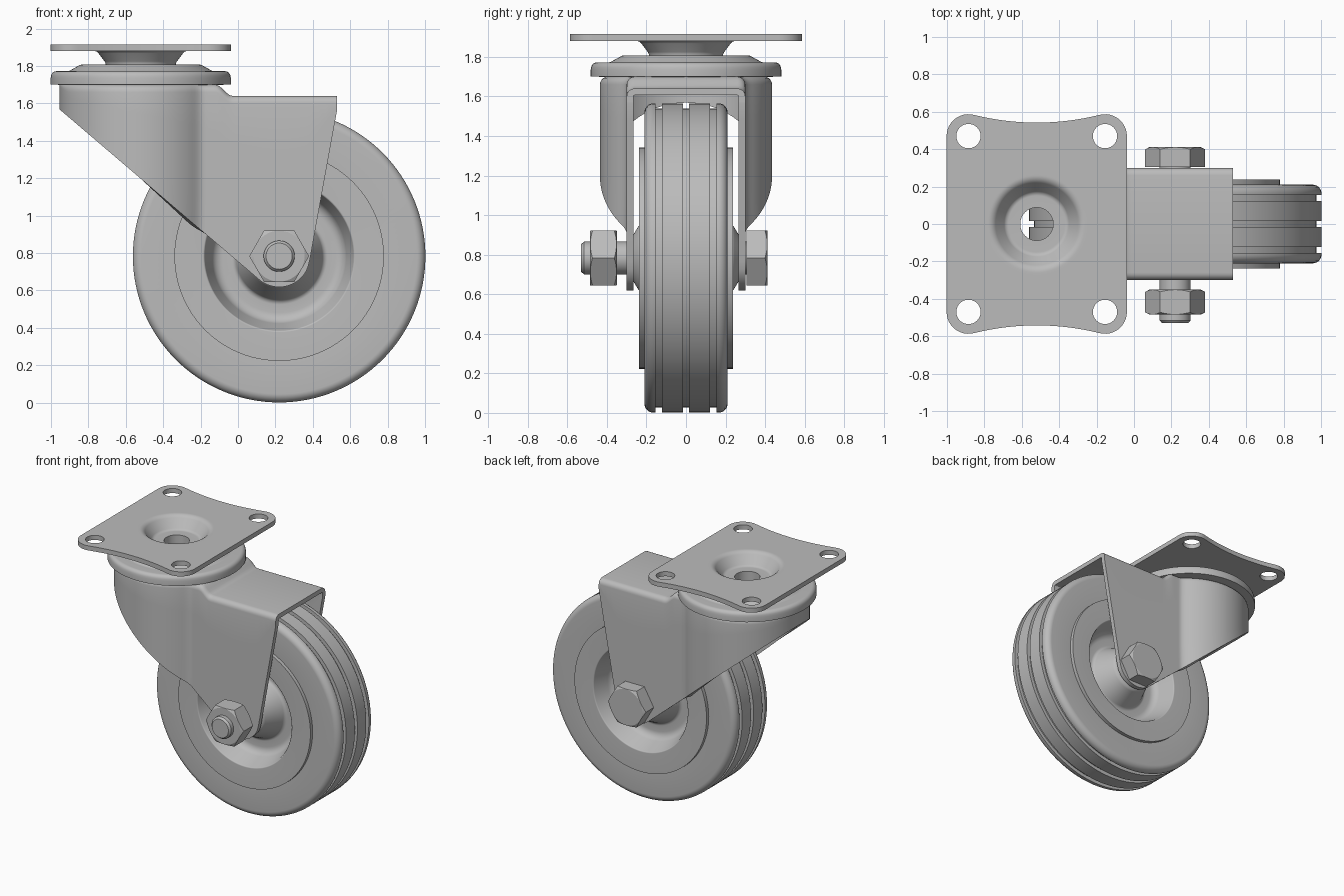
import bpy, bmesh, math
from mathutils import Vector, Matrix

if "Cube" in bpy.data.objects:
    bpy.data.objects.remove(bpy.data.objects["Cube"], do_unlink=True)

SWIVEL_X = -0.52
AXLE = Vector((0.22, 0, 0.783))
AXLE_TURN = Matrix.Translation(AXLE) @ Matrix.Rotation(-math.pi / 2, 4, "X")
SWIVEL_TURN = Matrix.Translation((SWIVEL_X, 0, 0))

steel = bpy.data.materials.new("grey_steel")
steel.use_nodes = True
GREY = (0.5, 0.5, 0.5, 1)
steel.diffuse_color = GREY
steel.node_tree.nodes["Principled BSDF"].inputs["Base Color"].default_value = GREY


def finish(ob, angle=30):
    ob.data.materials.clear()
    ob.data.materials.append(steel)
    bpy.ops.object.select_all(action="DESELECT")
    ob.select_set(True)
    bpy.context.view_layer.objects.active = ob
    bpy.ops.object.shade_smooth_by_angle(angle=math.radians(angle))
    return ob


def from_bmesh(name, bm):
    bmesh.ops.remove_doubles(bm, verts=bm.verts, dist=1e-5)
    bmesh.ops.recalc_face_normals(bm, faces=bm.faces)
    mesh = bpy.data.meshes.new(name)
    bm.to_mesh(mesh)
    bm.free()
    ob = bpy.data.objects.new(name, mesh)
    bpy.context.collection.objects.link(ob)
    return ob


def rounded(points, steps=6):
    """Round each inner (r, h, fillet) corner of an open profile."""
    out = []
    for i, p in enumerate(points):
        here = Vector(p[:2])
        if len(p) < 3:
            out.append(here)
            continue
        a = (Vector(points[i - 1][:2]) - here).normalized()
        b = (Vector(points[i + 1][:2]) - here).normalized()
        half = a.angle(b) / 2
        start, end = here + a * p[2] / math.tan(half), here + b * p[2] / math.tan(half)
        centre = here + (a + b).normalized() * p[2] / math.sin(half)
        for k in range(steps + 1):
            arm = start.lerp(end, k / steps) - centre
            out.append(centre + arm.normalized() * p[2])
    return out


def lathe(name, profile, matrix, closed=False, segments=96):
    """Turn an (r, h) profile about the local z axis."""
    bm = bmesh.new()
    rings = []
    for k in range(segments):
        c, s = math.cos(math.tau * k / segments), math.sin(math.tau * k / segments)
        rings.append([bm.verts.new((p[0] * c, p[0] * s, p[1])) for p in profile])
    n = len(profile)
    for k in range(segments):
        a, b = rings[k], rings[(k + 1) % segments]
        for i in range(n if closed else n - 1):
            j = (i + 1) % n
            bm.faces.new((a[i], a[j], b[j], b[i]))
    bm.transform(matrix)
    return finish(from_bmesh(name, bm))


def mirrored(half):
    return half + [Vector((p[0], -p[1])) for p in reversed(half)]


# Tyre with three tread grooves
tread, floor, gap = 0.782, 0.755, 0.016
lathe("tyre", mirrored(rounded([
    (0.5, 0.205), (0.56, 0.21), (tread, 0.21, 0.045),
    (tread, 0.138 + gap), (floor, 0.138 + gap), (floor, 0.138 - gap), (tread, 0.138 - gap),
    (tread, gap), (floor, gap)])), AXLE_TURN, closed=True, segments=128)

# Wheel hub with a recessed web and a conical boss
lathe("wheel_hub", mirrored(rounded([
    (0, 0.265), (0.12, 0.265), (0.165, 0.238, 0.04), (0.24, 0.08, 0.03),
    (0.345, 0.08, 0.06), (0.4, 0.237, 0.01), (0.56, 0.237)])), AXLE_TURN)

# Axle bolt, with its threaded end at the front
lathe("axle_bolt", [(0, -0.53), (0.07, -0.53), (0.083, -0.515), (0.083, 0.32), (0, 0.32)],
      AXLE_TURN, segments=48)


def hexagon(name, low, high, chamfer_low):
    """Hexagonal prism on the axle, its corners trimmed by cones."""
    bm = bmesh.new()
    bmesh.ops.create_cone(bm, cap_ends=True, segments=6, radius1=0.16, radius2=0.16,
                          depth=high - low)
    bm.transform(Matrix.Translation((0, 0, (low + high) / 2)) @ Matrix.Rotation(math.pi / 6, 4, "Z"))
    bm.transform(AXLE_TURN)
    ob = from_bmesh(name, bm)
    d = 0.016
    profile = [(0, low), (0.136, low), (0.166, low + d)] if chamfer_low else [(0, low), (0.166, low)]
    cutter = lathe(name + "_cutter", profile + [(0.166, high - d), (0.136, high), (0, high)], AXLE_TURN)
    trim(ob, cutter, "INTERSECT")
    return finish(ob, 15)


def trim(ob, cutter, operation):
    mod = ob.modifiers.new("trim", "BOOLEAN")
    mod.operation, mod.object, mod.solver = operation, cutter, "EXACT"
    bpy.ops.object.select_all(action="DESELECT")
    bpy.context.view_layer.objects.active = ob
    bpy.ops.object.modifier_apply(modifier=mod.name)
    bpy.data.objects.remove(cutter, do_unlink=True)


hexagon("axle_nut", -0.485, -0.35, True)
hexagon("bolt_head", 0.305, 0.412, False)

# Fork: cross-sections lofted along x, from the round skirt to the straight legs
SKIRT, LEG, FRONT = 0.435, 0.3, 0.53
EYE = 0.165


def half_width(x):
    d = x - SWIVEL_X
    circle = math.sqrt(max(SKIRT ** 2 - d * d, 0))
    if d < 0:
        return circle
    # Smooth blend of the round skirt into the flat leg
    k = 0.03
    h = max(0, min(1, 0.5 + 0.5 * (circle - LEG) / k))
    return LEG + (circle - LEG) * h + k * h * (1 - h)


def bottom(x):
    d = x - AXLE.x
    slope_left, slope_right = math.atan(0.853), math.atan(5.5)
    left, right = -EYE * math.sin(slope_left), EYE * math.sin(slope_right)
    if d < left:
        return AXLE.z - EYE * math.cos(slope_left) + (left - d) * math.tan(slope_left)
    if d < right:
        return AXLE.z - math.sqrt(EYE ** 2 - d * d)
    return min(AXLE.z - EYE * math.cos(slope_right) + (d - right) * math.tan(slope_right), 1.57)


def top(x):
    t = max(0, min(1, (x + 0.12) / 0.09))
    return 1.70 - 0.06 * t * t * (3 - 2 * t)


stations = [SWIVEL_X - SKIRT * math.cos(math.pi / 2 * k / 20) for k in range(20)]
stations += [SWIVEL_X + 0.52 * k / 36 for k in range(37)]
stations += [AXLE.x - EYE + 2 * EYE * k / 30 for k in range(31)] + [0.43, 0.47, 0.515, FRONT]
bm = bmesh.new()
rows = []
for x in stations:
    w, lo, hi = half_width(x), bottom(x), top(x)
    r = min(0.04, w * 0.2)
    side = [(w, lo + (hi - r - lo) * k / 4) for k in range(5)]
    side += [(w - r + r * math.cos(a), hi - r + r * math.sin(a))
             for a in (math.pi / 2 * k / 5 for k in range(1, 6))]
    section = side + [(-y, z) for y, z in reversed(side)]
    rows.append([bm.verts.new((x, y, z)) for y, z in section])
for a, b in zip(rows, rows[1:]):
    for i in range(len(a) - 1):
        bm.faces.new((a[i], a[i + 1], b[i + 1], b[i]))
bmesh.ops.remove_doubles(bm, verts=bm.verts, dist=1e-5)
bmesh.ops.dissolve_degenerate(bm, dist=1e-5, edges=bm.edges)
fork = from_bmesh("fork", bm)
if sum(p.normal.z * p.area for p in fork.data.polygons) < 0:
    fork.data.flip_normals()
wall = fork.modifiers.new("wall", "SOLIDIFY")
wall.thickness, wall.offset = 0.034, -1
bpy.context.view_layer.objects.active = fork
bpy.ops.object.modifier_apply(modifier="wall")
BORE = 0.088
trim(fork, lathe("bore_cutter", [(0, 1.5), (BORE, 1.5), (BORE, 1.9), (0, 1.9)], SWIVEL_TURN),
     "DIFFERENCE")
finish(fork)

# Swivel bearing cup
lathe("bearing_cup", rounded([
    (BORE, 1.695), (0.482, 1.70), (0.482, 1.735), (0.475, 1.772, 0.03), (0.385, 1.772, 0.03),
    (0.32, 1.808, 0.04), (BORE, 1.808)]), SWIVEL_TURN, closed=True)

# Pressed dimple in the middle of the mounting plate
lathe("plate_dimple", rounded([
    (0.27, 1.915), (0.235, 1.915, 0.05), (0.165, 1.825, 0.03), (BORE, 1.825),
    (BORE, 1.8), (0.185, 1.8), (0.19, 1.82, 0.03), (0.235, 1.88, 0.03), (0.27, 1.88)]),
    SWIVEL_TURN, closed=True)

# Mounting plate with rounded corners, bowed edges and bolt holes
HOLE_X, HOLE_Y, CORNER = 0.365, 0.47, 0.117


def circle(cx, cy, r, n=40):
    return [(cx + r * math.cos(math.tau * k / n), cy + r * math.sin(math.tau * k / n)) for k in range(n)]


quarter = []
for k in range(13):
    a = math.radians(104) * k / 12
    quarter.append((HOLE_X + CORNER * math.cos(a), HOLE_Y + CORNER * math.sin(a)))
end_x, end_y = quarter[-1]
quarter += [(end_x * t, 0.542 + (end_y - 0.542) * t * t) for t in (k / 8 for k in range(7, 0, -1))]
upper = quarter + [(0, 0.542)] + [(-x, y) for x, y in reversed(quarter)]
loops = [upper + [(-x, -y) for x, y in upper], circle(0, 0, 0.27, 96)]
loops += [circle(sx * HOLE_X, sy * HOLE_Y, 0.065) for sx in (-1, 1) for sy in (-1, 1)]
curve = bpy.data.curves.new("mounting_plate", "CURVE")
curve.dimensions, curve.fill_mode, curve.extrude = "2D", "BOTH", 0.0175
for loop in loops:
    spline = curve.splines.new("POLY")
    spline.points.add(len(loop) - 1)
    for point, (x, y) in zip(spline.points, loop):
        point.co = (x, y, 0, 1)
    spline.use_cyclic_u = True
plate = bpy.data.objects.new("mounting_plate", curve)
plate.location = (SWIVEL_X, 0, 1.8975)
bpy.context.collection.objects.link(plate)
bpy.ops.object.select_all(action="DESELECT")
plate.select_set(True)
bpy.context.view_layer.objects.active = plate
bpy.ops.object.convert(target="MESH")
finish(bpy.context.view_layer.objects.active)
